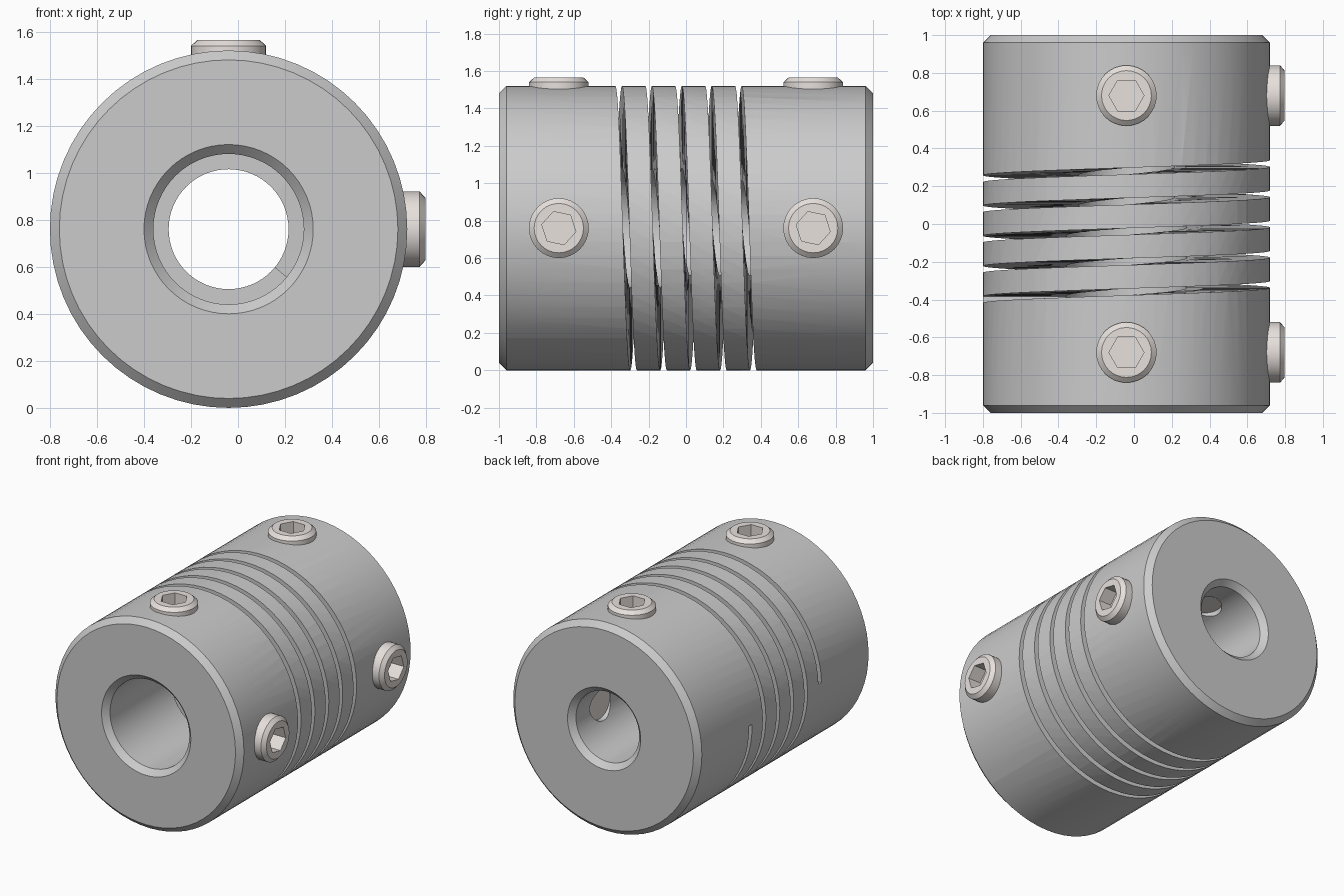
import bpy, bmesh
from math import pi, cos, sin, radians
from mathutils import Matrix, Vector

if "Cube" in bpy.data.objects:
    bpy.data.objects.remove(bpy.data.objects["Cube"])

CX, CZ, R = -0.04, 0.76, 0.76          # coupling axis and radius
AXIS_Y = Matrix.Translation((CX, 0, CZ)) @ Matrix.Rotation(-pi / 2, 4, 'X')


def make(name, bm):
    bmesh.ops.remove_doubles(bm, verts=bm.verts, dist=1e-5)
    bmesh.ops.recalc_face_normals(bm, faces=bm.faces)
    me = bpy.data.meshes.new(name)
    bm.to_mesh(me)
    bm.free()
    ob = bpy.data.objects.new(name, me)
    bpy.context.collection.objects.link(ob)
    return ob


def lathe(name, profile, mat, n, phase=0.0):
    """Revolve a closed (radius, height) profile about local z."""
    bm = bmesh.new()
    rings = []
    for i in range(n):
        a = phase + 2 * pi * i / n
        rings.append([bm.verts.new(mat @ Vector((r * cos(a), r * sin(a), h)))
                      for r, h in profile])
    m = len(profile)
    for i in range(n):
        p, q = rings[i], rings[(i + 1) % n]
        for j in range(m):
            k = (j + 1) % m
            if profile[j][0] == 0 and profile[k][0] == 0:
                continue
            bm.faces.new((p[j], q[j], q[k], p[k]))
    return make(name, bm)


def rod(name, r, h0, h1, mat, n, phase=0.0):
    return lathe(name, [(0, h0), (r, h0), (r, h1), (0, h1)], mat, n, phase)


def select(ob):
    bpy.ops.object.select_all(action='DESELECT')
    ob.select_set(True)
    bpy.context.view_layer.objects.active = ob


def cut(ob, cutter):
    select(ob)
    mod = ob.modifiers.new("cut", 'BOOLEAN')
    mod.operation, mod.solver, mod.object = 'DIFFERENCE', 'EXACT', cutter
    bpy.ops.object.modifier_apply(modifier=mod.name)
    bpy.data.objects.remove(cutter)


def smooth(ob):
    select(ob)
    bpy.ops.object.shade_smooth_by_angle(angle=radians(30))


# Coupling body with a wide front bore and a narrower back bore
body = lathe("coupling_body", [
    (0.295, 1), (0.72, 1), (R, 0.96), (R, -0.96), (0.72, -1),
    (0.36, -1), (0.32, -0.96), (0.32, 0), (0.255, 0), (0.255, 0.96)], AXIS_Y, 64)

# Helical flexure slot: five turns of a rectangular section
bm = bmesh.new()
turns, seg, pitch, w = 5, 64, 0.16, 0.0175
sections = []
for i in range(turns * seg + 1):
    t = i / seg
    a, y = pi - 2 * pi * t, pitch * (t - turns / 2)
    sections.append([bm.verts.new((CX + r * cos(a), y + d, CZ + r * sin(a)))
                     for r, d in ((0.15, -w), (0.85, -w), (0.85, w), (0.15, w))])
for p, q in zip(sections, sections[1:]):
    for j in range(4):
        k = (j + 1) % 4
        bm.faces.new((p[j], p[k], q[k], q[j]))
bm.faces.new(sections[0])
bm.faces.new(sections[-1])
cut(body, make("slot_cutter", bm))

# Clamping screws: one from the top and one from the right at each end
steel = bpy.data.materials.new("screw_metal")
steel.diffuse_color = (0.80, 0.75, 0.72, 1)
steel.use_nodes = True
steel.node_tree.nodes["Principled BSDF"].inputs["Base Color"].default_value = steel.diffuse_color
for end, y, tip in (("front", -0.68, 0.325), ("back", 0.68, 0.26)):
    base = Matrix.Translation((CX, y, CZ))
    for side, mat, top, phase in (
            ("top", base, 0.805, 0.0),
            ("right", base @ Matrix.Rotation(pi / 2, 4, 'Y'), 0.838, radians(18))):
        cut(body, rod("hole_cutter", 0.12, 0.1, 0.9, mat, 32))
        screw = lathe(f"{end}_{side}_screw", [
            (0, tip), (0.118, tip), (0.118, 0.72), (0.16, 0.72),
            (0.16, top - 0.025), (0.132, top), (0, top)], mat, 32)
        cut(screw, rod("hex_cutter", 0.093, top - 0.1, top + 0.1, mat, 6, phase))
        screw.data.materials.clear()
        screw.data.materials.append(steel)
        smooth(screw)
smooth(body)
